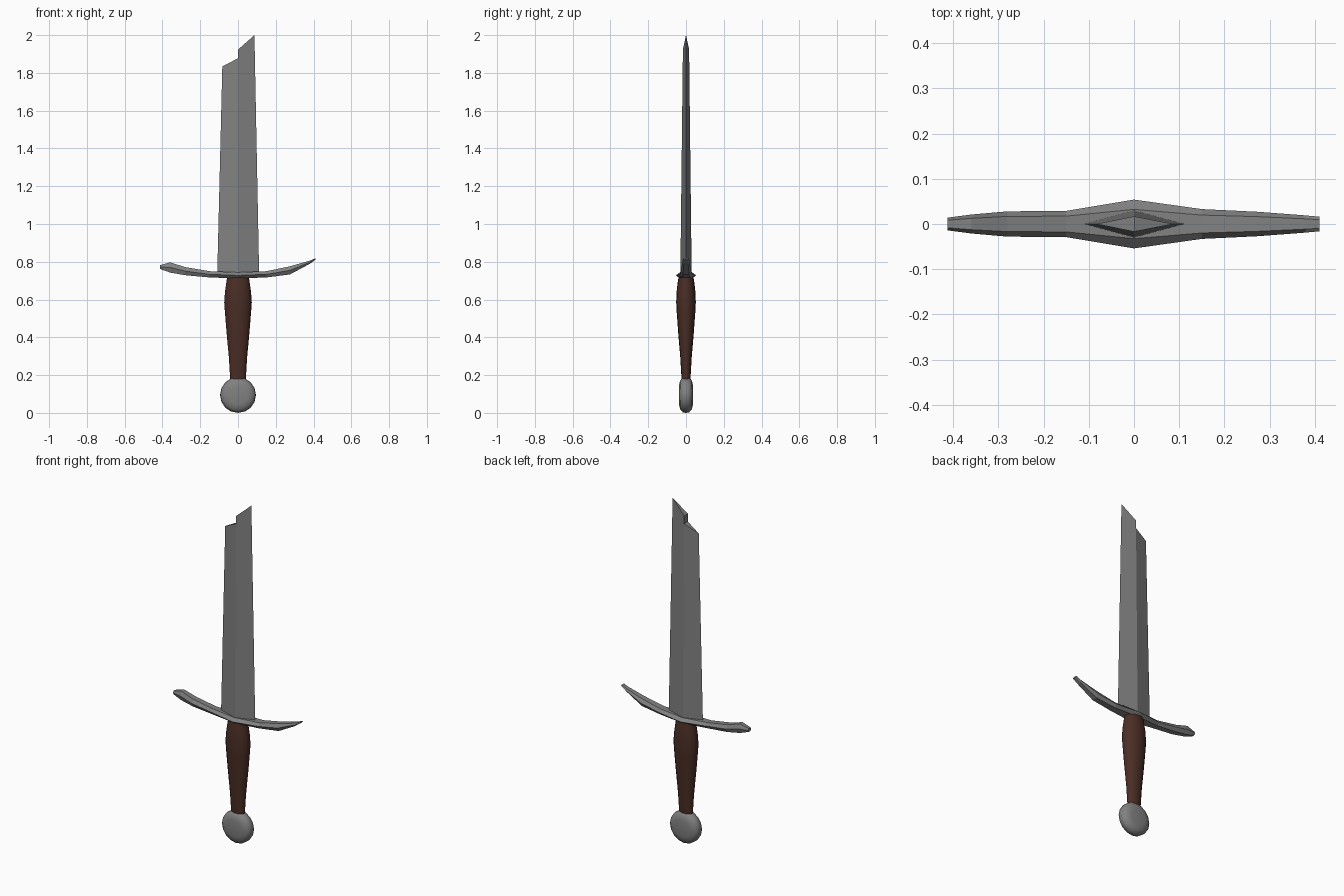
import bpy, bmesh, math

if "Cube" in bpy.data.objects:
    bpy.data.objects.remove(bpy.data.objects["Cube"])


def material(name, rgb):
    m = bpy.data.materials.new(name)
    m.diffuse_color = (*rgb, 1)
    m.use_nodes = True
    m.node_tree.nodes["Principled BSDF"].inputs["Base Color"].default_value = m.diffuse_color
    return m


steel = material("steel grey", (0.22, 0.22, 0.22))
leather = material("dark brown leather", (0.07, 0.027, 0.018))


def make(name, verts, faces, mat, smooth=None):
    me = bpy.data.meshes.new(name)
    me.from_pydata(verts, [], faces)
    bm = bmesh.new()
    bm.from_mesh(me)
    bmesh.ops.recalc_face_normals(bm, faces=bm.faces)
    bm.to_mesh(me)
    bm.free()
    me.materials.append(mat)
    ob = bpy.data.objects.new(name, me)
    bpy.context.collection.objects.link(ob)
    if smooth:
        bpy.ops.object.select_all(action='DESELECT')
        ob.select_set(True)
        bpy.context.view_layer.objects.active = ob
        bpy.ops.object.shade_smooth_by_angle(angle=math.radians(smooth))
    return ob


def loft(name, rings, mat, smooth=None):
    """Skin a list of equal-sized closed rings and cap both ends."""
    n = len(rings[0])
    verts = [v for r in rings for v in r]
    faces = [(i * n + j, i * n + (j + 1) % n, (i + 1) * n + (j + 1) % n, (i + 1) * n + j)
             for i in range(len(rings) - 1) for j in range(n)]
    faces += [tuple(range(n)), tuple(range(len(verts) - n, len(verts)))]
    return make(name, verts, faces, mat, smooth)


def circle(n):
    return [(math.cos(2 * math.pi * k / n), math.sin(2 * math.pi * k / n)) for k in range(n)]


# Broken blade: diamond section with a stepped, slanted top
make("blade", [
    (-0.11, 0, 0.73), (0, -0.03, 0.73), (0.112, 0, 0.73), (0, 0.03, 0.73),
    (-0.083, 0, 1.835), (0, -0.017, 1.877), (0, 0.017, 1.877),
    (0, -0.017, 1.923), (0, 0.017, 1.923), (0.087, 0, 2.0)],
    [(0, 1, 5, 4), (0, 4, 6, 3), (1, 2, 9, 7, 5), (3, 6, 8, 9, 2),
     (4, 5, 6), (5, 7, 8, 6), (7, 9, 8), (0, 3, 2, 1)], steel)

# Curved crossguard: x, top z, bottom z, half depth
stations = [(-0.413, 0.782, 0.762, 0.014), (-0.36, 0.797, 0.743, 0.021),
            (-0.28, 0.772, 0.729, 0.028), (-0.15, 0.750, 0.717, 0.029),
            (0, 0.744, 0.712, 0.054), (0.15, 0.750, 0.717, 0.033),
            (0.275, 0.776, 0.733, 0.027), (0.38, 0.806, 0.789, 0.019),
            (0.411, 0.819, 0.812, 0.016)]
rings = []
for x, t, b, w in stations:
    m = t * 0.5 + b * 0.5
    rings.append([(x, -0.6 * w, t), (x, 0.6 * w, t), (x, w, m),
                  (x, 0.6 * w, b), (x, -0.6 * w, b), (x, -w, m)])
loft("crossguard", rings, steel)

# Swelling oval grip: z, half width, half depth
grip = [(0.17, 0.041, 0.023), (0.29, 0.048, 0.030), (0.42, 0.060, 0.041),
        (0.53, 0.069, 0.049), (0.585, 0.073, 0.052), (0.64, 0.069, 0.050),
        (0.69, 0.062, 0.044), (0.73, 0.056, 0.038)]
loft("grip", [[(a * c, d * s, z) for c, s in circle(16)] for z, a, d in grip], leather, 40)

# Disc pommel facing front and back: y, radius
half = [(0.037, 0.05), (0.031, 0.077), (0.016, 0.093)]
profile = [(-y, r) for y, r in half] + [(0, 0.095)] + half[::-1]
loft("pommel", [[(r * c, y, 0.095 + r * s) for c, s in circle(16)] for y, r in profile], steel, 40)
